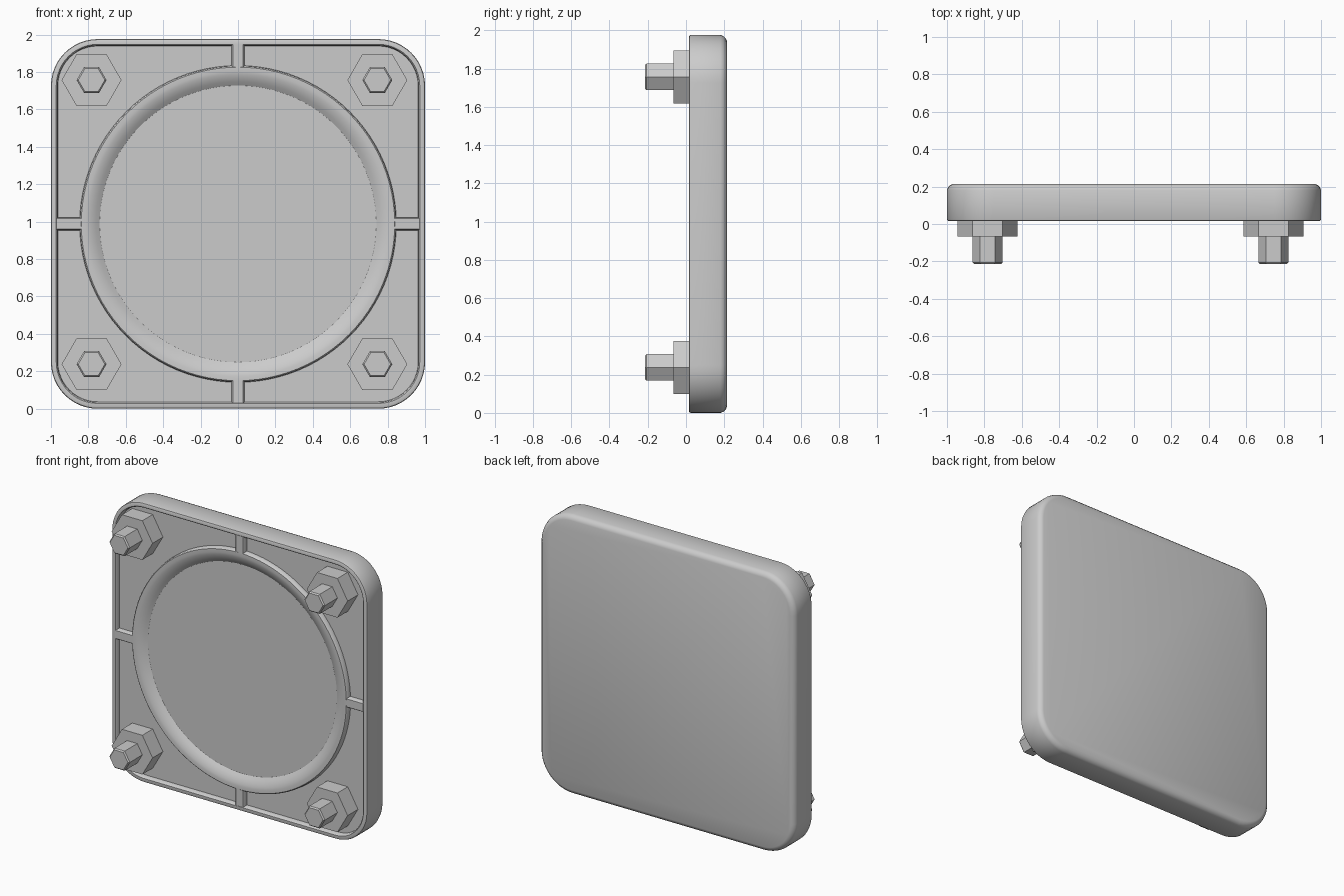
import bpy, bmesh
from math import sin, cos, pi, radians

if "Cube" in bpy.data.objects:
    bpy.data.objects.remove(bpy.data.objects["Cube"])

CZ = 0.988                      # height of the plate centre
FRONT, FLOOR, BACK = 0.015, 0.05, 0.215


def finish(name, bm, smooth=True):
    bmesh.ops.recalc_face_normals(bm, faces=bm.faces[:])
    me = bpy.data.meshes.new(name)
    bm.to_mesh(me)
    bm.free()
    ob = bpy.data.objects.new(name, me)
    bpy.context.collection.objects.link(ob)
    if smooth:
        bpy.ops.object.select_all(action='DESELECT')
        ob.select_set(True)
        bpy.context.view_layer.objects.active = ob
        bpy.ops.object.shade_smooth_by_angle(angle=radians(40))
    return ob


def skin(bm, loops, caps=True, closed=False):
    rings = [[bm.verts.new(p) for p in loop] for loop in loops]
    pairs = list(zip(rings, rings[1:])) + ([(rings[-1], rings[0])] if closed else [])
    for a, b in pairs:
        for i in range(len(a)):
            j = (i + 1) % len(a)
            bm.faces.new((a[i], a[j], b[j], b[i]))
    if caps:
        bm.faces.new(rings[0])
        bm.faces.new(rings[-1])


def rounded_rect(inset, y, radius=0.25, steps=12):
    hx, hz, r = 1 - inset, 0.988 - inset, radius - inset
    pts = []
    for q, (sx, sz) in enumerate([(1, 1), (-1, 1), (-1, -1), (1, -1)]):
        for k in range(steps + 1):
            a = (q + k / steps) * pi / 2
            pts.append((sx * (hx - r) + r * cos(a), y, CZ + sz * (hz - r) + r * sin(a)))
    return pts


def circle(r, y, n, cx=0, cz=CZ):
    return [(cx + r * cos(2 * pi * i / n), y, cz + r * sin(2 * pi * i / n)) for i in range(n)]


# Plate with raised front rim and rounded back edge
profile = [(0.037, FLOOR), (0.034, FRONT + 0.006), (0.028, FRONT), (0.010, FRONT),
           (0.003, FRONT + 0.003), (0, FRONT + 0.010), (0, BACK - 0.035),
           (0.006, BACK - 0.019), (0.019, BACK - 0.006), (0.035, BACK)]
bm = bmesh.new()
skin(bm, [rounded_rect(i, y) for i, y in profile])
finish("plate", bm)

# Round rib, steep outside and sloping in to the central disc
section = [(0.847, 0.06), (0.847, FLOOR), (0.844, FRONT + 0.006), (0.838, FRONT),
           (0.815, FRONT), (0.80, 0.018), (0.78, 0.025), (0.76, 0.036),
           (0.74, FLOOR), (0.74, 0.06)]
bm = bmesh.new()
skin(bm, [circle(r, y, 96) for r, y in section], caps=False, closed=True)
finish("ring_rib", bm)

# Four short ribs joining the ring to the rim
for n in range(4):
    a = n * pi / 2
    bm = bmesh.new()
    loops = []
    for d in (0.82, 0.97 if n % 2 == 0 else 0.958):
        loops.append([(d * cos(a) - w * sin(a), y, CZ + d * sin(a) + w * cos(a))
                      for w, y in [(-0.035, 0.06), (-0.033, 0.021), (-0.028, 0.0155),
                                   (0.028, 0.0155), (0.033, 0.021), (0.035, 0.06)]])
    skin(bm, loops)
    finish("short_rib", bm)

# Hexagonal nuts and bolt ends in the corners
for x in (-0.783, 0.745):
    for z in (0.238, 1.757):
        bm = bmesh.new()
        skin(bm, [circle(0.16, 0.06, 6, x, z), circle(0.16, -0.066, 6, x, z)])
        finish("nut", bm, smooth=False)
        bm = bmesh.new()
        skin(bm, [circle(0.08, -0.05, 6, x, z), circle(0.08, -0.206, 6, x, z),
                  circle(0.071, -0.215, 6, x, z)])
        finish("bolt_end", bm, smooth=False)
